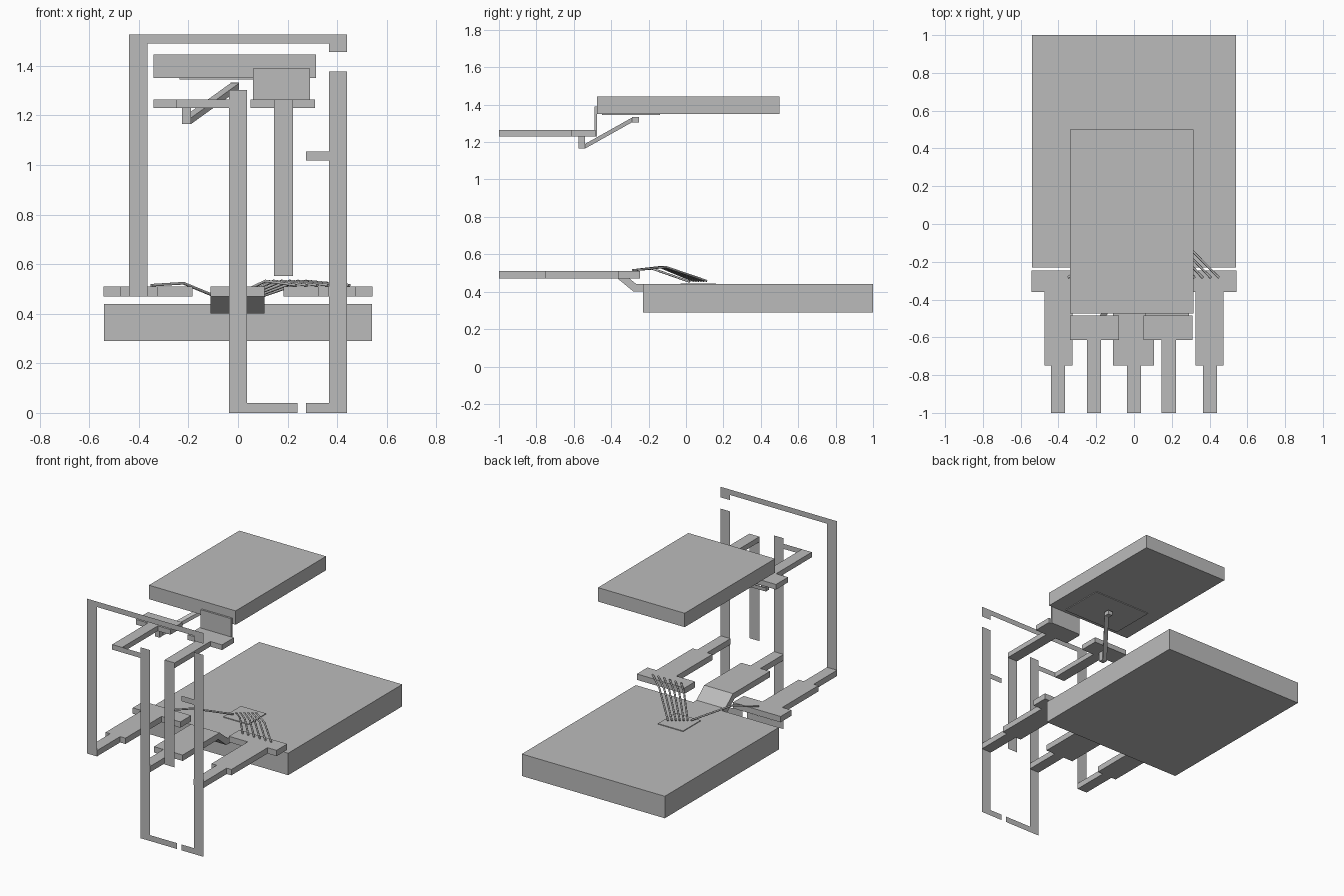
import bpy
import bmesh
from mathutils import Vector

cube = bpy.data.objects.get("Cube")
if cube:
    bpy.data.objects.remove(cube, do_unlink=True)

grey = bpy.data.materials.new("plain grey")
grey.use_nodes = True
COLOUR = (0.5, 0.5, 0.5, 1)
grey.diffuse_color = COLOUR
grey.node_tree.nodes["Principled BSDF"].inputs["Base Color"].default_value = COLOUR


def finish(name, bm):
    bmesh.ops.recalc_face_normals(bm, faces=bm.faces)
    mesh = bpy.data.meshes.new(name)
    bm.to_mesh(mesh)
    bm.free()
    mesh.materials.append(grey)
    obj = bpy.data.objects.new(name, mesh)
    bpy.context.collection.objects.link(obj)
    return obj


def prism(name, points, offset):
    """Extrude a closed outline of 3D points along an offset vector."""
    bm = bmesh.new()
    face = bm.faces.new([bm.verts.new(p) for p in points])
    if offset:
        new = bmesh.ops.extrude_face_region(bm, geom=[face])["geom"]
        verts = [v for v in new if isinstance(v, bmesh.types.BMVert)]
        bmesh.ops.translate(bm, verts=verts, vec=Vector(offset))
    return finish(name, bm)


def box(name, x, y, z):
    corners = [(x[0], y[0], z[0]), (x[1], y[0], z[0]), (x[1], y[1], z[0]), (x[0], y[1], z[0])]
    return prism(name, corners, (0, 0, z[1] - z[0]))


def lead(name, steps, z):
    """Flat stepped lead: rows of (left x, right x, front y, back y)."""
    left, right = [], []
    for x0, x1, y0, y1 in steps:
        left += [(x0, y0, z[0]), (x0, y1, z[0])]
        right += [(x1, y0, z[0]), (x1, y1, z[0])]
    return prism(name, left + right[::-1], (0, 0, z[1] - z[0]))


def sheet(name, outline):
    """Paper-thin track standing on the front plane."""
    return prism(name, [(x, -1, z) for x, z in outline], None)


def wire(name, points, radius=0.006):
    curve = bpy.data.curves.new(name, "CURVE")
    curve.dimensions = "3D"
    curve.bevel_depth = radius
    curve.bevel_resolution = 1
    curve.use_fill_caps = True
    spline = curve.splines.new("POLY")
    spline.points.add(len(points) - 1)
    for p, co in zip(spline.points, points):
        p.co = (*co, 1)
    curve.materials.append(grey)
    obj = bpy.data.objects.new(name, curve)
    bpy.context.collection.objects.link(obj)


# Slabs and thin chips
box("lower_slab", (-0.54, 0.54), (-0.23, 1), (0.29, 0.44))
box("upper_slab", (-0.34, 0.315), (-0.475, 0.5), (1.35, 1.445))
box("lower_chip", (-0.09, 0.1), (-0.03, 0.16), (0.44, 0.445))
box("upper_chip", (-0.235, 0.2), (-0.45, -0.14), (1.345, 1.35))

# Lower leads
LOW = (0.47, 0.51)
for name, side in (("right_lower_lead", -1), ("left_lower_lead", 1)):
    rows = [(0.365, 0.44, -1, -0.75), (0.325, 0.475, -0.75, -0.36), (0.183, 0.543, -0.36, -0.245)]
    lead(name, [(*sorted((side * a, side * b)), c, d) for a, b, c, d in rows], LOW)
lead("centre_lead", [(-0.037, 0.037, -1, -0.75), (-0.11, 0.107, -0.75, -0.365)], LOW)
bend = [(-0.365, 0.47), (-0.28, 0.4), (-0.23, 0.4), (-0.23, 0.44), (-0.265, 0.44), (-0.35, 0.51), (-0.365, 0.51)]
prism("centre_lead_bend", [(-0.11, y, z) for y, z in bend], (0.217, 0, 0))

# Upper leads and the riser to the upper slab
HIGH = (1.23, 1.265)
lead("right_upper_lead", [(-0.25, -0.175, -1, -0.615), (-0.34, -0.08, -0.615, -0.485)], HIGH)
lead("left_upper_lead", [(0.145, 0.222, -1, -0.615), (0.05, 0.31, -0.615, -0.485)], HIGH)
box("riser", (0.06, 0.29), (-0.488, -0.475), (1.23, 1.39))

# Slanted clip below the upper slab
box("clip_post", (-0.225, -0.19), (-0.575, -0.54), (1.165, 1.23))
slant = [(-0.225, -0.54, 1.165), (-0.19, -0.54, 1.165), (-0.19, -0.54, 1.19), (-0.225, -0.54, 1.19)]
prism("clip_arm", slant, (0.195, 0.25, 0.14))
box("clip_tip", (-0.03, 0.005), (-0.29, -0.252), (1.305, 1.333))

# Flat tracks on the front plane
sheet("top_track", [(-0.44, 0.47), (-0.365, 0.47), (-0.365, 1.49), (0.367, 1.49),
                    (0.367, 1.455), (0.44, 1.455), (0.44, 1.527), (-0.44, 1.527)])
sheet("left_track", [(0.275, 0), (0.44, 0), (0.44, 1.378), (0.367, 1.378), (0.367, 1.055),
                     (0.275, 1.055), (0.275, 1.018), (0.367, 1.018), (0.367, 0.04), (0.275, 0.04)])
sheet("centre_track", [(-0.037, 0), (0.24, 0), (0.24, 0.04), (0.037, 0.04), (0.037, 1.303), (-0.037, 1.303)])
sheet("inner_track", [(0.145, 0.552), (0.222, 0.552), (0.222, 1.265), (0.145, 1.265)])
sheet("cross_track", [(-0.25, 1.23), (-0.037, 1.23), (-0.037, 1.265), (-0.25, 1.265)])

# Fine wires from the lower leads to the lower chip
COUNT = 6
for i in range(COUNT):
    t = i / (COUNT - 1)
    start = Vector((0.235 + 0.215 * t, -0.285, 0.515))
    end = Vector((-0.04 + 0.1 * t, 0.04 + 0.07 * t, 0.458))
    peak = start.lerp(end, 0.45)
    peak.z = 0.532
    wire(f"chip_wire_{i + 1}", [start, peak, end])
wire("single_wire", [(-0.35, -0.285, 0.515), (-0.22, -0.18, 0.523), (-0.05, 0.02, 0.453)])
